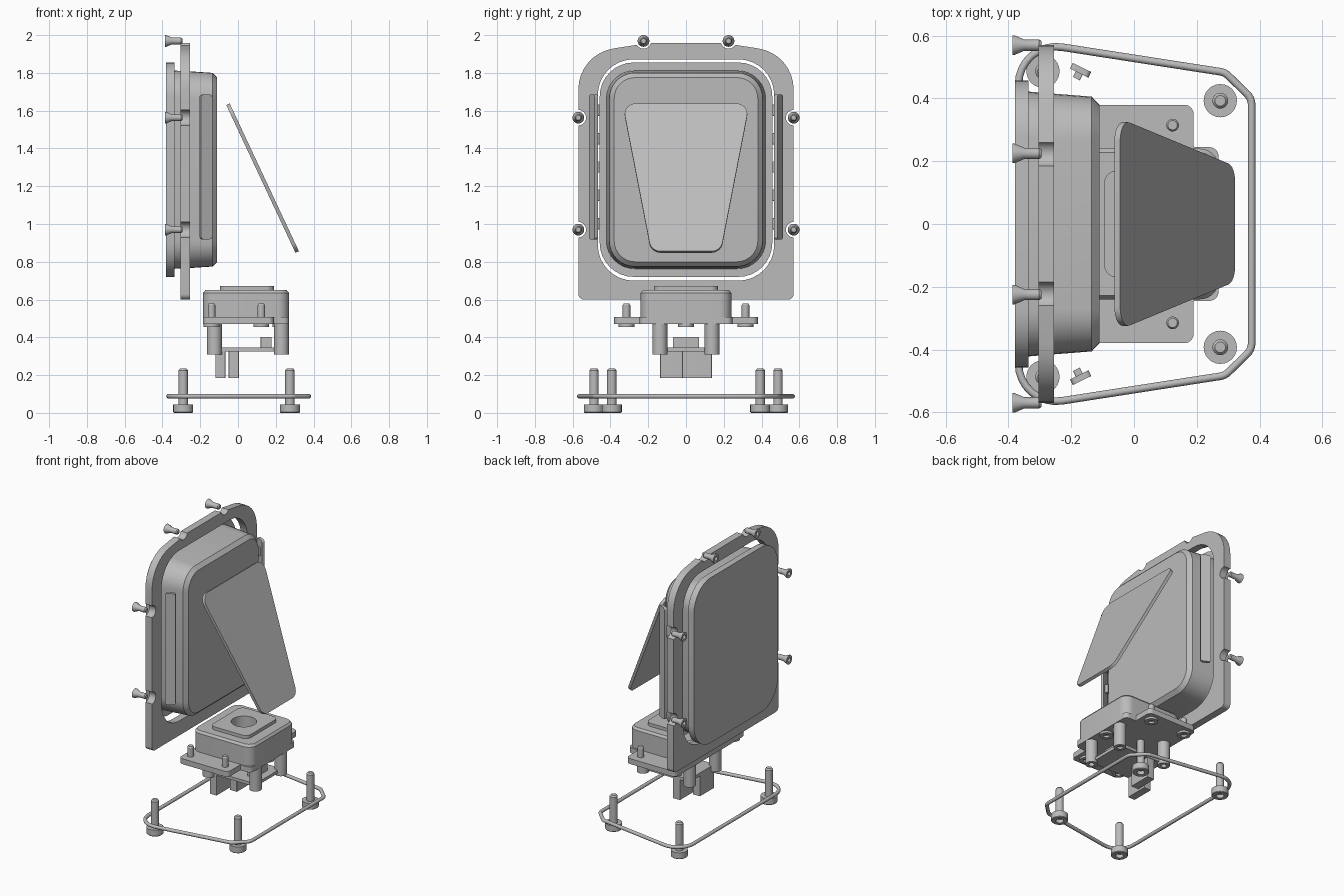
import bpy, bmesh, math
from mathutils import Vector

if "Cube" in bpy.data.objects:
    bpy.data.objects.remove(bpy.data.objects["Cube"])

grey = bpy.data.materials.new("plain_grey")
grey.use_nodes = True
grey.diffuse_color = (0.5, 0.5, 0.5, 1)
grey.node_tree.nodes["Principled BSDF"].inputs["Base Color"].default_value = (0.5, 0.5, 0.5, 1)


def rounded(corners, steps=8):
    """Closed outline from (a, b, radius) corners with filleted corners."""
    out = []
    for i, (a, b, r) in enumerate(corners):
        p = Vector((a, b))
        u = (Vector(corners[i - 1][:2]) - p).normalized()
        v = (Vector(corners[(i + 1) % len(corners)][:2]) - p).normalized()
        half = u.angle(v) / 2
        centre = p + (u + v).normalized() * (r / math.sin(half))
        start = (p + u * (r / math.tan(half)) - centre).normalized()
        end = (p + v * (r / math.tan(half)) - centre).normalized()
        for k in range(steps + 1):
            out.append(tuple(centre + start.slerp(end, k / steps) * r))
    return out


def rect(a0, a1, b0, b1, r):
    return rounded([(a0, b0, r), (a1, b0, r), (a1, b1, r), (a0, b1, r)])


def circle(r, n=24):
    return [(r * math.cos(2 * math.pi * k / n), r * math.sin(2 * math.pi * k / n)) for k in range(n)]


def loft(name, sections, axis="z", loc=(0, 0, 0), rot=(0, 0, 0)):
    """Skin through (position, outline) sections along an axis and cap the ends."""
    bm = bmesh.new()
    rings = []
    for pos, outline in sections:
        rings.append([bm.verts.new((pos, a, b) if axis == "x" else (a, b, pos)) for a, b in outline])
    for low, high in zip(rings, rings[1:]):
        n = len(low)
        for i in range(n):
            j = (i + 1) % n
            bm.faces.new((low[i], low[j], high[j], high[i]))
    bm.faces.new(rings[0][::-1])
    bm.faces.new(rings[-1])
    bmesh.ops.recalc_face_normals(bm, faces=bm.faces[:])
    mesh = bpy.data.meshes.new(name)
    bm.to_mesh(mesh)
    bm.free()
    mesh.materials.append(grey)
    obj = bpy.data.objects.new(name, mesh)
    obj.location, obj.rotation_euler = loc, rot
    bpy.context.collection.objects.link(obj)
    return obj


def prism(name, outline, lo, hi, axis="z", **place):
    return loft(name, [(lo, outline), (hi, outline)], axis, **place)


def lathe(name, profile, axis="z", loc=(0, 0, 0)):
    return loft(name, [(p, circle(r)) for p, r in profile], axis, loc)


def cut(obj, cutters):
    for c in cutters:
        c.hide_render = True
        mod = obj.modifiers.new("cut", "BOOLEAN")
        mod.operation, mod.solver, mod.object = "DIFFERENCE", "EXACT", c
    bpy.context.view_layer.update()
    graph = bpy.context.evaluated_depsgraph_get()
    mesh = bpy.data.meshes.new_from_object(obj.evaluated_get(graph))
    obj.modifiers.clear()
    obj.data = mesh
    for c in cutters:
        bpy.data.objects.remove(c)


# Bezel frame with window and screw notches
right_half = [(0.57, 0.6, 0.03), (0.57, 1.9, 0.22), (0.2, 1.958, 0.1)]
left_half = [(-y, z, r) for y, z, r in reversed(right_half)]
frame = prism("bezel_frame", rounded(right_half + left_half), -0.305, -0.255, "x")
screw_spots = [(s * y, z) for s in (-1, 1) for y, z in ((0.225, 1.969), (0.57, 1.563), (0.57, 0.97))]
cutters = [prism("window_cutter", rect(-0.467, 0.467, 0.7, 1.872, 0.19), -0.5, 0, "x")]
for y, z in screw_spots:
    cutters.append(prism("notch_cutter", circle(0.041), -0.5, 0, "x", loc=(0, y, z)))
cut(frame, cutters)

# Countersunk bezel screws
for y, z in screw_spots:
    lathe("bezel_screw", [(-0.37, 0.014), (-0.387, 0.014), (-0.387, 0.031), (-0.38, 0.031),
                          (-0.35, 0.018), (-0.302, 0.018), (-0.295, 0.013)], "x", (0, y, z))

# Display cover: flat back plate and tapered, chamfered housing
prism("cover_plate", rect(-0.457, 0.457, 0.72, 1.855, 0.18), -0.38, -0.336, "x")
loft("display_housing", [
    (-0.336, rect(-0.422, 0.422, 0.763, 1.812, 0.15)),
    (-0.25, rect(-0.415, 0.415, 0.767, 1.808, 0.145)),
    (-0.135, rect(-0.406, 0.406, 0.775, 1.8, 0.135)),
    (-0.11, rect(-0.38, 0.38, 0.8, 1.775, 0.11))], "x")

# Slanted light strips with mounting pegs on both sides
for s in (-1, 1):
    place = dict(loc=(-0.17, s * 0.49, 1.302), rot=(0, 0, s * -2.03))
    prism("light_strip", rect(-0.033, 0.033, -0.383, 0.383, 0.015), -0.01, 0.01, "x", **place)
    for k in range(-2, 3):
        prism("strip_peg", rect(-0.012, 0.012, k * 0.15 - 0.03, k * 0.15 + 0.03, 0.004),
              0.01, 0.03, "x", **place)

# Tilted reflector panel
panel = rounded([(-0.184, -0.432, 0.06), (0.184, -0.432, 0.06), (0.336, 0.432, 0.06), (-0.336, 0.432, 0.06)])
prism("reflector_panel", panel, -0.01, 0.01, "x", loc=(0.13, 0, 1.243), rot=(0, -0.438, 0))

# Camera housing with raised lens plate and lens opening
housing = loft("camera_housing", [
    (0.505, rect(-0.185, 0.27, -0.24, 0.24, 0.06)),
    (0.635, rect(-0.185, 0.27, -0.24, 0.24, 0.06)),
    (0.65, rect(-0.173, 0.258, -0.228, 0.228, 0.05))])
lens_plate = prism("lens_plate", rect(-0.095, 0.19, -0.17, 0.17, 0.04), 0.645, 0.672)
for part in (housing, lens_plate):
    cut(part, [prism("lens_cutter", circle(0.08, 32), 0.58, 0.8, loc=(0.045, 0, 0))])
lathe("lens", [(0.57, 0.055), (0.6, 0.055), (0.61, 0.035)], loc=(0.045, 0, 0))

# Camera mounting flange
flange = [(0.27, -0.245, 0.03), (0.27, 0.245, 0.03), (0.19, 0.245, 0.005), (0.19, 0.38, 0.03),
          (-0.185, 0.38, 0.03), (-0.185, -0.38, 0.03), (0.19, -0.38, 0.03), (0.19, -0.245, 0.005)]
prism("camera_flange", rounded(flange), 0.47, 0.507)

# Flange screws
for x, y in [(-0.14, -0.315), (-0.14, 0.315), (0.123, -0.315), (0.123, 0.315), (0.225, 0)]:
    tip = 0.578 if y else 0.5
    lathe("flange_screw", [(0.475, 0.02), (0.456, 0.02), (0.456, 0.042), (0.475, 0.042),
                           (0.475, 0.02), (tip - 0.008, 0.02), (tip, 0.015)], loc=(x, y, 0))

# Standoffs carrying the circuit board
for x in (-0.125, 0.23):
    for y in (-0.138, 0.138):
        lathe("standoff", [(0.33, 0.018), (0.31, 0.018), (0.31, 0.039), (0.48, 0.039)], loc=(x, y, 0))
prism("circuit_board", rect(-0.12, 0.23, -0.14, 0.14, 0.005), 0.325, 0.346)
prism("board_chip", rect(0.12, 0.178, -0.07, 0.07, 0.003), 0.346, 0.402)
prism("connector_a", rect(-0.12, -0.067, -0.137, 0.02, 0.003), 0.185, 0.325)
prism("connector_b", rect(-0.05, 0.005, -0.02, 0.137, 0.003), 0.185, 0.325)

# Round cord gasket
half = [(0.375, 0.4, 0.05), (0.29, 0.483, 0.05), (-0.368, 0.585, 0.12)]
path = rounded(half + [(x, -y, r) for x, y, r in reversed(half)])
cord = bpy.data.curves.new("cord_gasket", "CURVE")
cord.dimensions, cord.bevel_depth, cord.bevel_resolution = "3D", 0.012, 3
spline = cord.splines.new("POLY")
spline.points.add(len(path) - 1)
for point, (x, y) in zip(spline.points, path):
    point.co = (x, y, 0.088, 1)
spline.use_cyclic_u = True
cord.materials.append(grey)
bpy.context.collection.objects.link(bpy.data.objects.new("cord_gasket", cord))

# Base cap screws
for x, y in [(-0.29, 0.487), (0.275, 0.393)]:
    for s in (-1, 1):
        lathe("base_screw", [(0.025, 0.025), (0, 0.025), (0, 0.049), (0.004, 0.053), (0.045, 0.053),
                             (0.045, 0.025), (0.225, 0.025), (0.235, 0.017)], loc=(x, s * y, 0))

# Smooth the rounded surfaces and keep the edges crisp
bpy.ops.object.select_all(action="DESELECT")
for obj in bpy.context.collection.objects:
    if obj.type == "MESH":
        obj.select_set(True)
        bpy.context.view_layer.objects.active = obj
bpy.ops.object.shade_smooth_by_angle(angle=math.radians(30))
